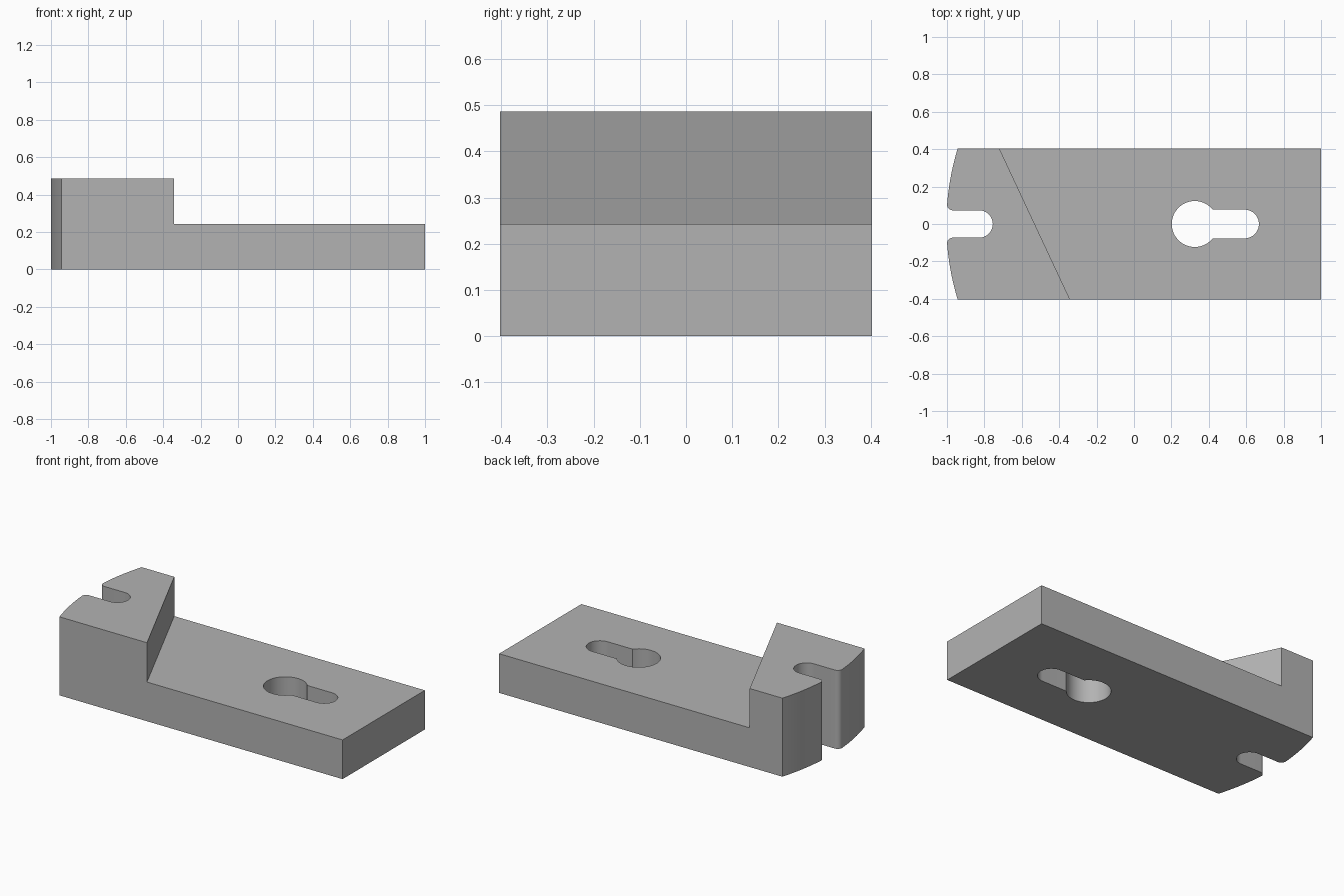
import bpy
import bmesh
from math import pi, sin, cos, asin, sqrt

if "Cube" in bpy.data.objects:
    bpy.data.objects.remove(bpy.data.objects["Cube"])

HALF_WIDTH = 0.403
BASE_HEIGHT = 0.243
BLOCK_HEIGHT = 0.487

grey = bpy.data.materials.new("plain grey")
grey.use_nodes = True
grey.diffuse_color = (0.45, 0.45, 0.45, 1)
grey.node_tree.nodes["Principled BSDF"].inputs["Base Color"].default_value = grey.diffuse_color


def arc(cx, cy, radius, start, end, steps):
    """Points along a circular arc, ends included."""
    angles = [start + (end - start) * i / steps for i in range(steps + 1)]
    return [(cx + radius * cos(a), cy + radius * sin(a)) for a in angles]


def prism(name, outline, bottom, top):
    """Extrude a flat outline upwards into a closed solid."""
    bm = bmesh.new()
    face = bm.faces.new([bm.verts.new((x, y, bottom)) for x, y in outline])
    extruded = bmesh.ops.extrude_face_region(bm, geom=[face], use_keep_orig=True)["geom"]
    verts = [v for v in extruded if isinstance(v, bmesh.types.BMVert)]
    bmesh.ops.translate(bm, verts=verts, vec=(0, 0, top - bottom))
    bmesh.ops.recalc_face_normals(bm, faces=bm.faces)
    mesh = bpy.data.meshes.new(name)
    bm.to_mesh(mesh)
    bm.free()
    mesh.materials.append(grey)
    obj = bpy.data.objects.new(name, mesh)
    bpy.context.collection.objects.link(obj)
    return obj


# Clamp outline: square right end, bowed left end, open slot with rounded lips
bow_radius, bow_x = 1.385, 0.382
slot_half, slot_x, lip = 0.073, -0.828, 0.03
lip_y = slot_half + lip
bow = arc(bow_x, 0, bow_radius, pi - asin(HALF_WIDTH / bow_radius),
          pi - asin(lip_y / bow_radius), 12)
lip_curve = arc(bow[-1][0] + lip, lip_y, lip, pi, 1.5 * pi, 8)
upper = [(1, HALF_WIDTH)] + bow + lip_curve[1:]
lower = [(x, -y) for x, y in reversed(upper)]
slot_end = arc(slot_x, 0, slot_half, pi / 2, -pi / 2, 24)
clamp = prism("clamp_body", upper + slot_end + lower, 0, BLOCK_HEIGHT)

# Slanted step that leaves the raised block at the left
step = prism("step_cutter", [(-0.765, 0.5), (-0.297, -0.5), (1.2, -0.5), (1.2, 0.5)],
             BASE_HEIGHT, 0.7)

# Keyhole: round opening joined to a narrower slot
hole_x, hole_radius, key_half = 0.325, 0.123, 0.077
joint = asin(key_half / hole_radius)
keyhole = prism("keyhole_cutter",
                arc(hole_x, 0, hole_radius, joint, 2 * pi - joint, 48)
                + arc(0.668 - key_half, 0, key_half, -pi / 2, pi / 2, 24), -0.1, 0.7)

# Cut the step and the keyhole out of the body
for cutter in (step, keyhole):
    cutter.hide_render = True
    mod = clamp.modifiers.new(cutter.name, 'BOOLEAN')
    mod.operation = 'DIFFERENCE'
    mod.solver = 'EXACT'
    mod.object = cutter

bpy.ops.object.select_all(action='DESELECT')
clamp.select_set(True)
bpy.context.view_layer.objects.active = clamp
for mod in list(clamp.modifiers):
    bpy.ops.object.modifier_apply(modifier=mod.name)
for cutter in (step, keyhole):
    bpy.data.objects.remove(cutter)

bpy.ops.object.shade_smooth_by_angle(angle=pi / 6)
